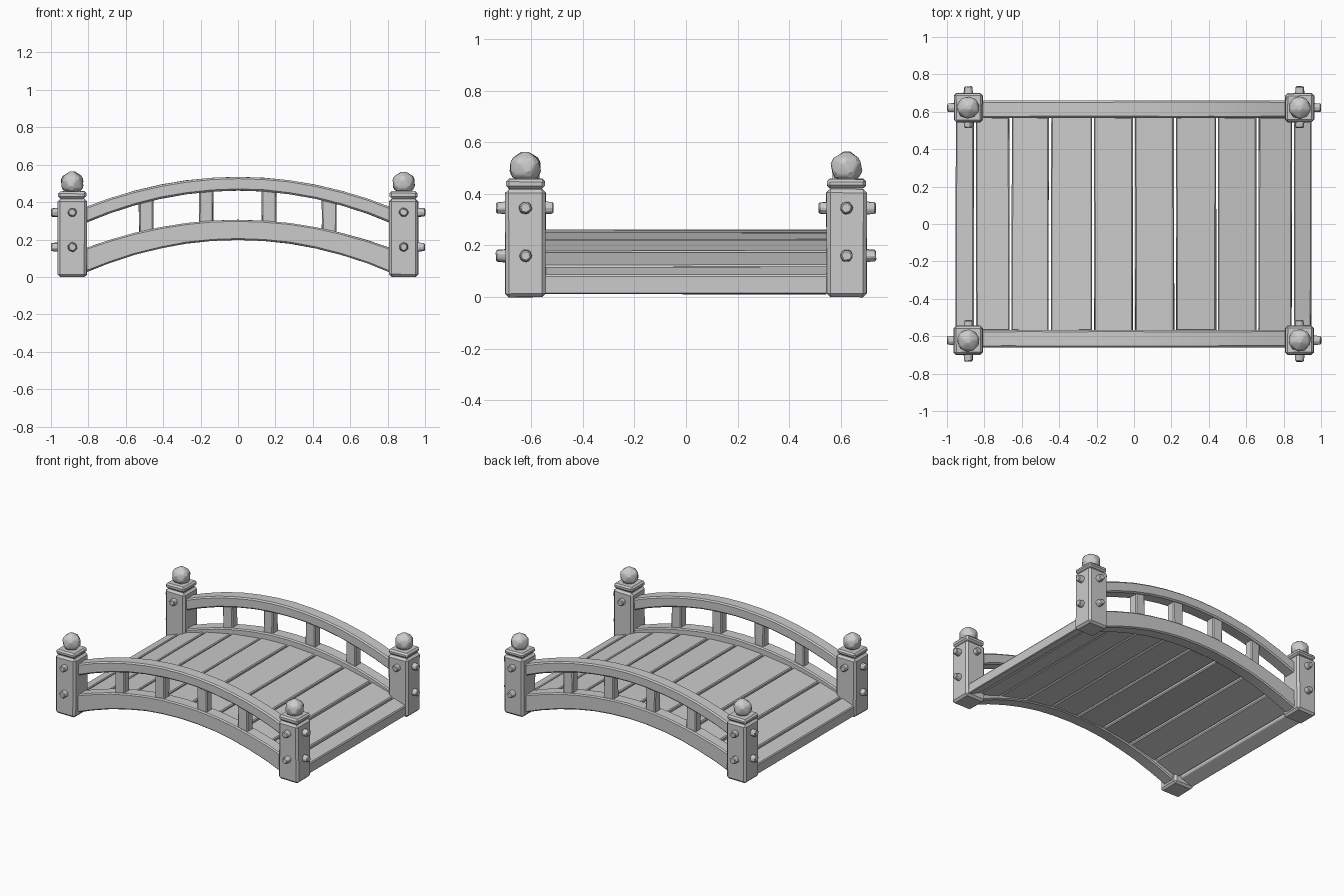
import bpy, bmesh, math, random
from mathutils import Matrix, Vector

if "Cube" in bpy.data.objects:
    bpy.data.objects.remove(bpy.data.objects["Cube"])

random.seed(4)


def finish(name, bm, bevel=0.0, wear=0.0):
    """Turn a bmesh into a worn, softly bevelled object."""
    for v in bm.verts:
        v.co += Vector([random.uniform(-wear, wear) for _ in range(3)])
    bmesh.ops.recalc_face_normals(bm, faces=bm.faces)
    if bevel:
        sharp = [e for e in bm.edges if e.calc_face_angle(0) > math.radians(30)]
        bmesh.ops.bevel(bm, geom=sharp, offset=bevel, segments=1,
                        affect='EDGES', clamp_overlap=True)
    mesh = bpy.data.meshes.new(name)
    bm.to_mesh(mesh)
    bm.free()
    obj = bpy.data.objects.new(name, mesh)
    bpy.context.collection.objects.link(obj)
    bpy.ops.object.select_all(action='DESELECT')
    obj.select_set(True)
    bpy.context.view_layer.objects.active = obj
    bpy.ops.object.shade_smooth_by_angle(angle=math.radians(28))
    return obj


def box(name, x, y, z, bevel, wear=0.0):
    """Box given by its (min, max) range on each axis."""
    bm = bmesh.new()
    bmesh.ops.create_cube(bm, size=1)
    for v in bm.verts:
        v.co = [lo + (c + 0.5) * (hi - lo) for c, (lo, hi) in zip(v.co, (x, y, z))]
    return finish(name, bm, bevel, wear)


def arched(name, x, y, top, bottom, steps, bevel, wear=0.0):
    """Arched bar: top and bottom are (crown height, curvature)."""
    bm = bmesh.new()
    rings = []
    for i in range(steps + 1):
        px = x[0] + (x[1] - x[0]) * i / steps
        zt, zb = (h - k * px * px for h, k in (top, bottom))
        rings.append([bm.verts.new(c) for c in
                      ((px, y[0], zb), (px, y[1], zb), (px, y[1], zt), (px, y[0], zt))])
    for a, b in zip(rings, rings[1:]):
        for j in range(4):
            k = (j + 1) % 4
            bm.faces.new((a[j], a[k], b[k], b[j]))
    bm.faces.new(rings[0])
    bm.faces.new(rings[-1][::-1])
    return finish(name, bm, bevel, wear)


def peg(name, base, direction):
    """Short tapered hexagonal peg sticking out of a post face."""
    bm = bmesh.new()
    turn = Vector(direction).to_track_quat('Z', 'Y').to_matrix().to_4x4()
    spin = Matrix.Rotation(random.uniform(0, 1), 4, 'Z')
    bmesh.ops.create_cone(bm, cap_ends=True, segments=6, radius1=0.028,
                          radius2=0.024, depth=0.055,
                          matrix=Matrix.Translation(base) @ turn @ spin
                          @ Matrix.Translation((0, 0, 0.0085)))
    return finish(name, bm, 0.005, 0.002)


# Corner posts with cap, ball finial and pegs
PX, PY, HALF = 0.886, 0.622, 0.078
for sx in (-1, 1):
    for sy in (-1, 1):
        side = ("back" if sy > 0 else "front") + ("_right" if sx > 0 else "_left")
        cx, cy = sx * PX, sy * PY

        def span(h):
            return (cx - h, cx + h), (cy - h, cy + h)
        box(side + "_post", *span(HALF), (0, 0.417), 0.014, 0.002)
        box(side + "_post_neck", *span(0.062), (0.40, 0.43), 0)
        box(side + "_post_cap", *span(0.075), (0.421, 0.457), 0.011, 0.002)
        bm = bmesh.new()
        bmesh.ops.create_icosphere(bm, subdivisions=1, radius=0.071,
                                   matrix=Matrix.Translation((cx, cy, 0.502))
                                   @ Matrix.Rotation(random.uniform(0, 1), 4, 'Z'))
        finish(side + "_ball", bm, 0.009, 0.002)
        for z in (0.16, 0.345):
            peg(side + "_end_peg", (cx + sx * HALF, cy, z), (sx, 0, 0))
            peg(side + "_outer_peg", (cx, cy + sy * HALF, z), (0, sy, 0))
        peg(side + "_inner_peg", (cx, cy - sy * (HALF - 0.006), 0.345), (0, -sy, 0))

# Side beams, handrails and balusters
for sy, side in ((-1, "front"), (1, "back")):
    y = sorted((sy * 0.567, sy * 0.66))
    arched(side + "_beam", (-0.83, 0.83), y, (0.305, 0.227), (0.198, 0.262), 12, 0.008, 0.001)
    arched(side + "_handrail", (-0.83, 0.83), y, (0.535, 0.243), (0.462, 0.26), 12, 0.009, 0.001)
    for bx in (-0.492, -0.17, 0.165, 0.487):
        box(side + "_baluster", (bx - 0.038, bx + 0.038),
            (sy * 0.615 - 0.032, sy * 0.615 + 0.032),
            (0.285 - 0.24 * bx * bx, 0.48 - 0.25 * bx * bx), 0.007, 0.003)

# Deck planks following the arch
seams = (-0.96, -0.85, -0.66, -0.45, -0.22, 0, 0.22, 0.445, 0.66, 0.85, 0.955)
for i, (a, b) in enumerate(zip(seams, seams[1:])):
    half = 0.55 if i in (0, len(seams) - 2) else 0.572
    arched("deck_plank", (a + 0.006, b - 0.006), (-half, half),
           (0.26, 0.193), (0.203, 0.214), 1, 0.006, 0.002)
